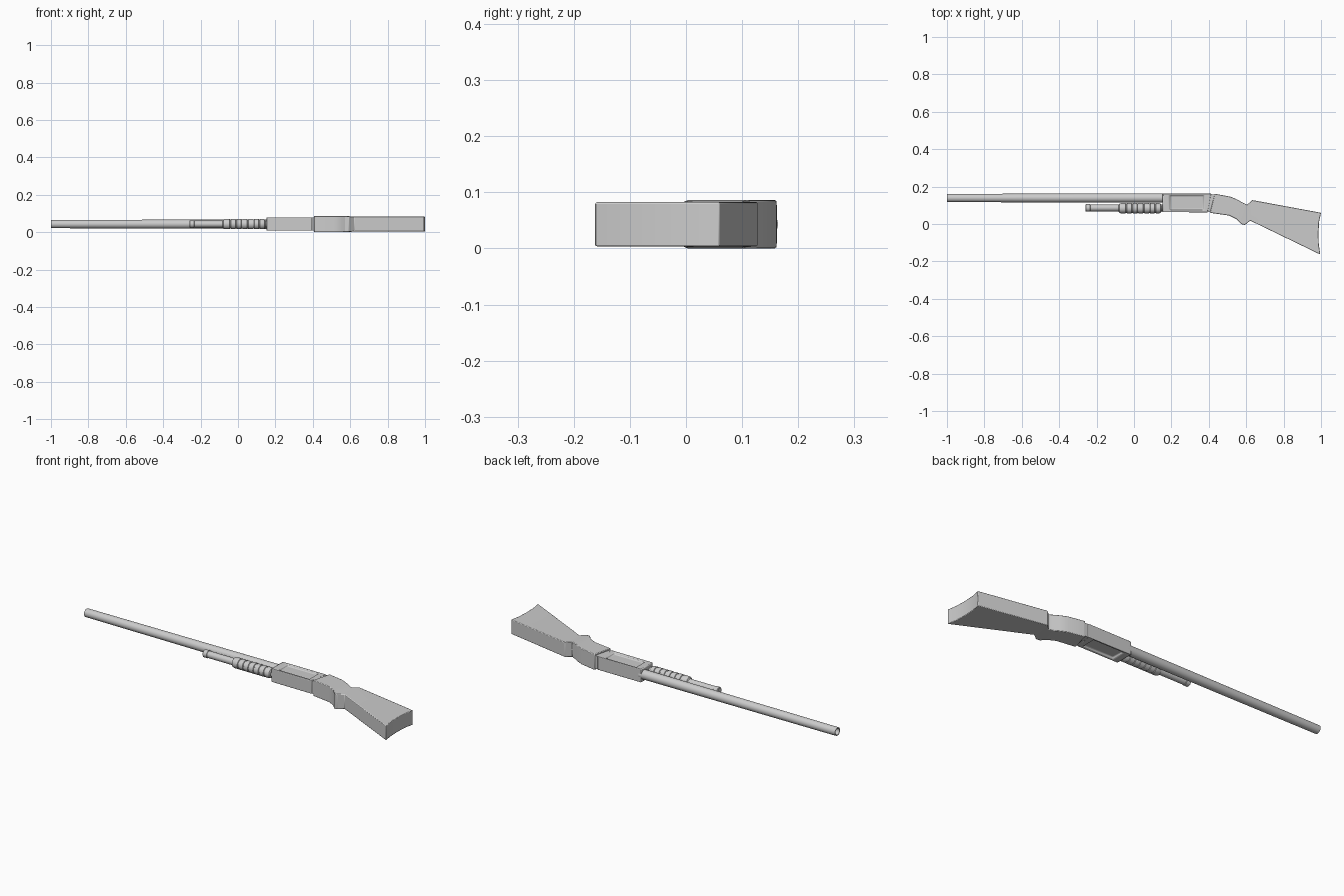
import bpy, bmesh
from math import cos, sin, pi, radians

if "Cube" in bpy.data.objects:
    bpy.data.objects.remove(bpy.data.objects["Cube"])

ZC = 0.043  # mid-plane height of the whole gun


def finish(bm, name, bevel=0.0):
    bmesh.ops.recalc_face_normals(bm, faces=bm.faces[:])
    me = bpy.data.meshes.new(name)
    bm.to_mesh(me)
    bm.free()
    ob = bpy.data.objects.new(name, me)
    bpy.context.collection.objects.link(ob)
    if bevel:
        m = ob.modifiers.new("edge_bevel", 'BEVEL')
        m.width = bevel
        m.segments = 2
        m.limit_method = 'ANGLE'
        m.angle_limit = radians(50)
    bpy.ops.object.select_all(action='DESELECT')
    ob.select_set(True)
    bpy.context.view_layer.objects.active = ob
    bpy.ops.object.shade_smooth_by_angle(angle=radians(30))
    return ob


def lathe(name, profile, yc, sides=24):
    """Revolve (x, radius) points about an axis parallel to x."""
    bm = bmesh.new()
    rings = [[bm.verts.new((x, yc + r * cos(2 * pi * k / sides), ZC + r * sin(2 * pi * k / sides)))
              for k in range(sides)] for x, r in profile]
    for a, b in zip(rings, rings[1:]):
        for k in range(sides):
            j = (k + 1) % sides
            bm.faces.new((a[k], a[j], b[j], b[k]))
    bm.faces.new(rings[0])
    bm.faces.new(rings[-1])
    return finish(bm, name)


def slab(points, strips=0):
    """Extrude an (x, y, half-thickness) outline; the first strips are side-face quads."""
    bm = bmesh.new()
    n = len(points)
    layers = [[bm.verts.new((x, y, ZC + s * h)) for x, y, h in points] for s in (-1, 1)]
    for v in layers:
        for i in range(strips):
            bm.faces.new((v[i], v[i + 1], v[n - 2 - i], v[n - 1 - i]))
        bm.faces.new(v[strips:n - strips])
    lo, hi = layers
    for i in range(n):
        j = (i + 1) % n
        bm.faces.new((lo[i], lo[j], hi[j], hi[i]))
    bmesh.ops.recalc_face_normals(bm, faces=bm.faces[:])
    return bm


# Barrel with a hollow muzzle
lathe("barrel", [(-0.7, 0.016), (-1.0, 0.017), (-1.0, 0.0215), (-0.985, 0.022), (0.17, 0.025)], 0.139)

# Magazine tube with end cap
lathe("magazine_tube", [(-0.26, 0.017), (-0.257, 0.020), (-0.235, 0.020), (-0.233, 0.018), (0.17, 0.018)], 0.086)

# Ribbed pump grip
ribs = [(-0.082, 0.019), (-0.078, 0.025), (-0.068, 0.0275)]
for i in range(6):
    x = -0.045 + i * 0.031
    ribs += [(x, 0.0275), (x + 0.002, 0.0245), (x + 0.006, 0.0245), (x + 0.008, 0.0275)]
ribs += [(0.134, 0.0275), (0.142, 0.025), (0.146, 0.019)]
lathe("pump_grip", ribs, 0.084)

# Receiver with a sunken panel on each broad side
bm = slab([(x, y, 0.0355) for x, y in ((0.152, 0.162), (0.415, 0.162), (0.395, 0.062), (0.152, 0.064))])
caps = [f for f in bm.faces if abs(f.normal.z) > 0.9]
bmesh.ops.inset_individual(bm, faces=caps, thickness=0.012)
for f in caps:
    c = f.calc_center_median()
    for v in f.verts:
        v.co.x = 0.19 if v.co.x < c.x else 0.374
        v.co.y = 0.074 if v.co.y < c.y else 0.154
bmesh.ops.inset_individual(bm, faces=caps, thickness=0.006, depth=-0.010)
finish(bm, "receiver", 0.004)

# Stock: top outline, concave butt, then bottom outline back to the front
T, M, W = 0.043, 0.041, 0.0395
stock = [(0.432, 0.162, T), (0.52, 0.145, T), (0.56, 0.127, T), (0.585, 0.112, T), (0.605, 0.103, M),
         (0.632, 0.128, W), (1.0, 0.060, W), (0.99, 0.015, W), (0.986, -0.05, W), (0.988, -0.11, W),
         (0.996, -0.163, W), (0.622, 0.018, W), (0.592, -0.005, M), (0.572, 0.0, T), (0.55, 0.025, T),
         (0.51, 0.045, T), (0.406, 0.060, T)]
finish(slab(stock, 5), "stock", 0.003)

# Joint filling the gap between receiver and stock
finish(slab([(x, y, 0.035) for x, y in ((0.405, 0.159), (0.44, 0.158), (0.42, 0.064), (0.385, 0.066))]),
       "stock_joint")
